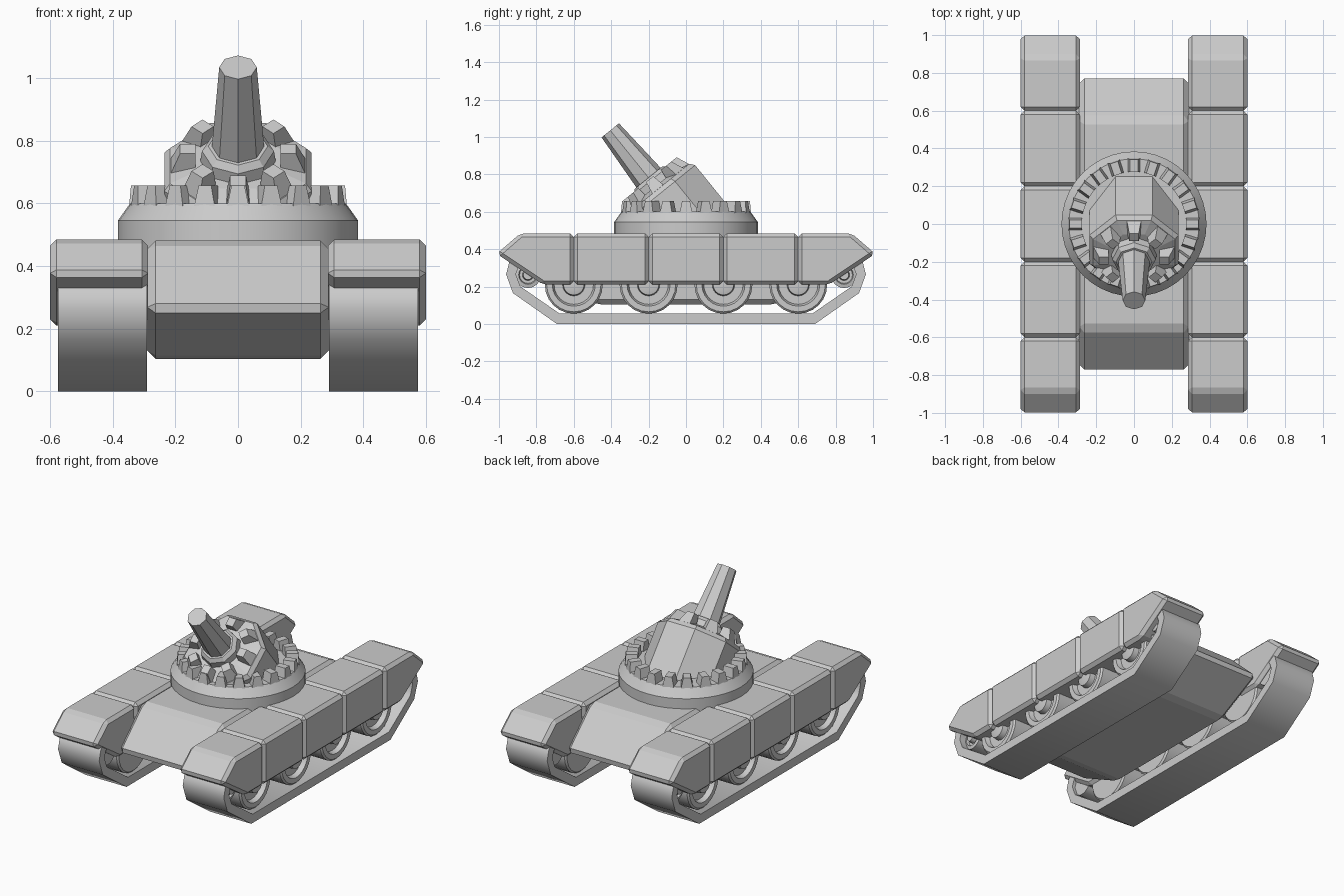
import bpy, bmesh
from math import sin, cos, pi, radians
from mathutils import Matrix, Vector

if "Cube" in bpy.data.objects:
    bpy.data.objects.remove(bpy.data.objects["Cube"])


def finish(name, bm, smooth=None, bevel=0):
    bmesh.ops.recalc_face_normals(bm, faces=bm.faces)
    if bevel:
        bmesh.ops.bevel(bm, geom=bm.edges[:], offset=bevel, segments=1,
                        affect='EDGES', clamp_overlap=True)
    me = bpy.data.meshes.new(name)
    bm.to_mesh(me)
    bm.free()
    ob = bpy.data.objects.new(name, me)
    bpy.context.collection.objects.link(ob)
    if smooth:
        bpy.ops.object.select_all(action='DESELECT')
        ob.select_set(True)
        bpy.context.view_layer.objects.active = ob
        bpy.ops.object.shade_smooth_by_angle(angle=radians(smooth))
    return ob


def prism(name, yz, x0, x1, bevel=0):
    """Side profile in y-z, extruded along x."""
    bm = bmesh.new()
    face = bm.faces.new([bm.verts.new((x0, y, z)) for y, z in yz])
    ext = bmesh.ops.extrude_face_region(bm, geom=[face], use_keep_orig=True)
    verts = [v for v in ext['geom'] if isinstance(v, bmesh.types.BMVert)]
    bmesh.ops.translate(bm, verts=verts, vec=(x1 - x0, 0, 0))
    return finish(name, bm, bevel=bevel)


def lathe(name, profile, n, matrix, phase=0, smooth=None):
    """Profile of (radius, height) turned around local z, closed by end caps."""
    bm = bmesh.new()
    rings = [[bm.verts.new(matrix @ Vector((r * cos(phase + 2 * pi * i / n),
                                            r * sin(phase + 2 * pi * i / n), z)))
              for i in range(n)] for r, z in profile]
    for a, b in zip(rings, rings[1:]):
        for i in range(n):
            bm.faces.new((a[i], a[(i + 1) % n], b[(i + 1) % n], b[i]))
    bm.faces.new(rings[0])
    bm.faces.new(rings[-1])
    return finish(name, bm, smooth)


def crown(name, n, r0, r1, z0, z1, wide, narrow, lean, matrix, phase=0):
    """Ring of tapered teeth standing along local z."""
    bm = bmesh.new()
    for k in range(n):
        m = matrix @ Matrix.Rotation(phase + 2 * pi * k / n, 4, 'Z')
        cube = bmesh.ops.create_cube(bm, size=1)
        for v in cube['verts']:
            top = v.co.z > 0
            r = r1 if v.co.x > 0 else r0
            v.co = m @ Vector((r - lean * top * (v.co.x > 0),
                               v.co.y * (narrow if top else wide),
                               z1 if top else z0))
    return finish(name, bm)


def loop_belt(name, outer, inner, x0, x1):
    """Closed band between two matching side profiles."""
    bm = bmesh.new()
    rows = [[bm.verts.new((x, y, z)) for y, z in path]
            for path, x in ((outer, x0), (outer, x1), (inner, x1), (inner, x0))]
    n = len(outer)
    for j in range(4):
        a, b = rows[j], rows[(j + 1) % 4]
        for i in range(n):
            bm.faces.new((a[i], a[(i + 1) % n], b[(i + 1) % n], b[i]))
    return finish(name, bm, smooth=42)


def both_ends(half):
    return half + [(-y, z) for y, z in reversed(half)]


# Hull
prism("hull", both_ends([(0.475, 0.103), (0.79, 0.262), (0.555, 0.482)]), -0.29, 0.29, 0.027)

# Belt profiles, +y half from bottom to top
belt_out = both_ends([(0.69, 0), (0.925, 0.165), (0.962, 0.265), (0.945, 0.33),
                      (0.89, 0.375), (0.80, 0.40)])
belt_in = both_ends([(0.675, 0.055), (0.885, 0.20), (0.91, 0.265), (0.895, 0.305),
                     (0.86, 0.335), (0.79, 0.35)])
wheel = [(0.10, -0.125), (0.145, -0.125), (0.155, -0.115), (0.155, 0.105), (0.145, 0.115),
         (0.115, 0.115), (0.105, 0.085), (0.06, 0.085), (0.055, 0.12), (0.035, 0.125)]
idler = [(0.07, -0.12), (0.07, 0.10), (0.05, 0.105), (0.045, 0.09), (0.03, 0.09), (0.025, 0.12)]
end_guard = [(0.6, 0.21), (0.765, 0.21), (1.012, 0.375), (0.885, 0.485), (0.6, 0.485)]

for side, s in (("right", 1), ("left", -1)):
    loop_belt(side + "_track_belt", belt_out, belt_in, s * 0.29, s * 0.575)
    # Armoured guards over the track
    for i, y in enumerate((-0.4, 0, 0.4)):
        box = [(y - 0.2, 0.21), (y + 0.2, 0.21), (y + 0.2, 0.485), (y - 0.2, 0.485)]
        prism(f"{side}_guard_{i + 1}", box, s * 0.287, s * 0.6, 0.02)
    for end, e in (("rear", 1), ("front", -1)):
        prism(f"{side}_{end}_guard", [(e * y, z) for y, z in end_guard],
              s * 0.287, s * 0.6, 0.02)
    # Road wheels and end wheels
    turn = Matrix.Rotation(s * pi / 2, 4, 'Y')
    for i, y in enumerate((-0.6, -0.2, 0.2, 0.6)):
        lathe(f"{side}_road_wheel_{i + 1}", wheel, 24,
              Matrix.Translation((s * 0.43, y, 0.21)) @ turn, smooth=35)
    for end, y in (("rear", 0.845), ("front", -0.845)):
        lathe(f"{side}_{end}_idler", idler, 16,
              Matrix.Translation((s * 0.43, y, 0.262)) @ turn, smooth=35)

# Turret ring with its teeth
level = Matrix.Identity(4)
lathe("turret_ring", [(0.384, 0.46), (0.384, 0.545), (0.345, 0.60)], 40, level, smooth=25)
crown("ring_teeth", 20, 0.275, 0.348, 0.59, 0.657, 0.07, 0.042, 0.006, level, pi / 2)

# Gun, raised: local z runs along the bore, origin at the muzzle
gun = Matrix.Translation((0, -0.405, 1.035)) @ Matrix.Rotation(radians(39), 4, 'X')
lathe("gun_housing", [(0.255, -0.80), (0.255, -0.43), (0.235, -0.405), (0.15, -0.385)],
      8, gun, pi / 8)
lathe("barrel_collar", [(0.125, -0.42), (0.115, -0.345), (0.095, -0.325)], 8, gun)
lathe("barrel", [(0.086, -0.36), (0.06, 0)], 8, gun)
crown("housing_teeth", 8, 0.135, 0.225, -0.43, -0.335, 0.085, 0.05, 0.04, gun, pi / 2)
